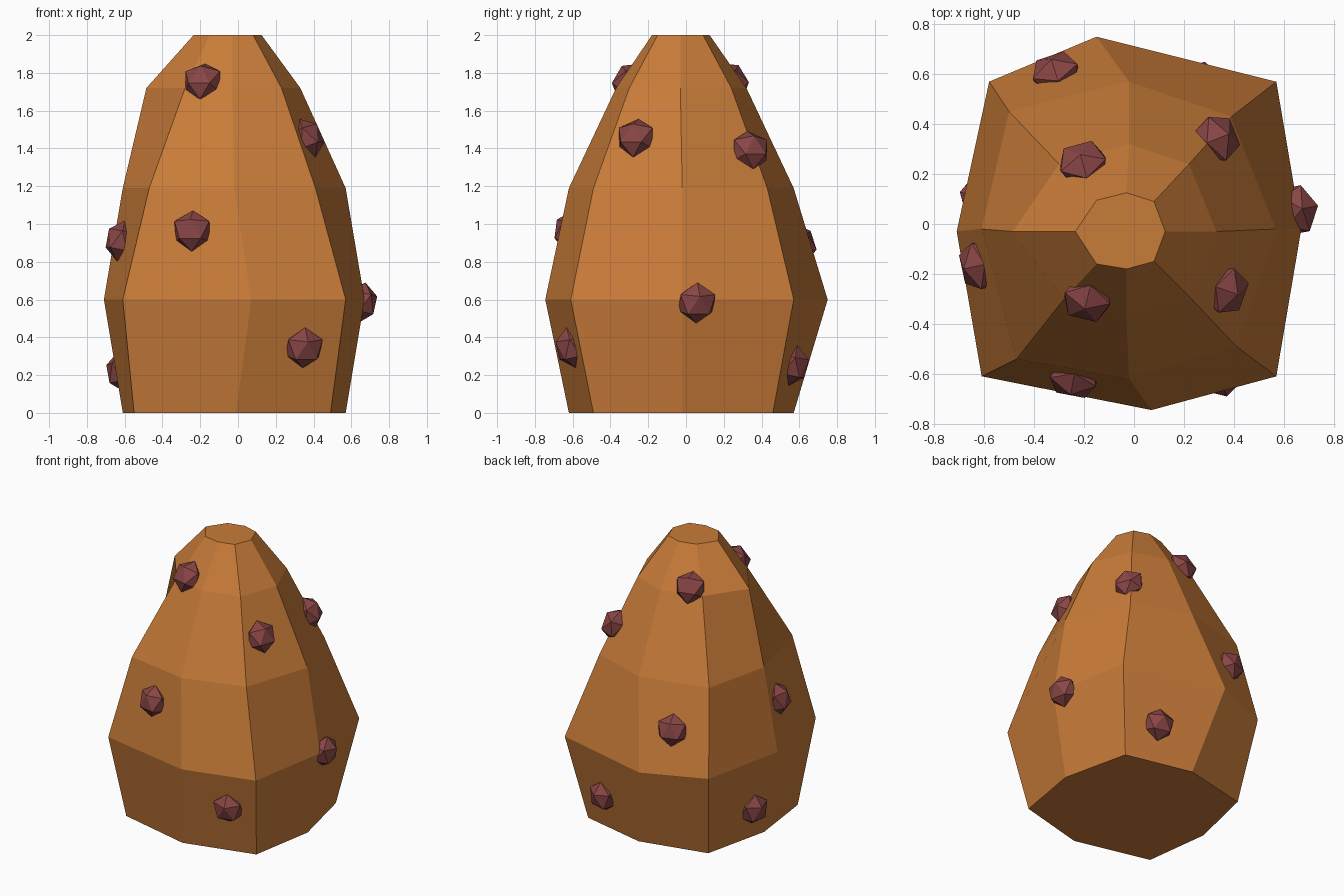
import bpy, bmesh
from mathutils import Vector, Matrix
from mathutils.bvhtree import BVHTree

if "Cube" in bpy.data.objects:
    bpy.data.objects.remove(bpy.data.objects["Cube"])


def material(name, colour):
    m = bpy.data.materials.new(name)
    m.diffuse_color = (*colour, 1)
    m.use_nodes = True
    m.node_tree.nodes["Principled BSDF"].inputs["Base Color"].default_value = m.diffuse_color
    return m


def add_object(name, bm, mat):
    mesh = bpy.data.meshes.new(name)
    bm.to_mesh(mesh)
    obj = bpy.data.objects.new(name, mesh)
    bpy.context.collection.objects.link(obj)
    mesh.materials.append(mat)
    return obj


orange = material("orange_skin", (0.58, 0.2, 0.04))
maroon = material("maroon_bump", (0.25, 0.06, 0.06))

# Uneven eight-sided cross-sections, counter-clockwise from +x
sections = [
    (0.0, [(.57, -.02), (.46, .46), (-.02, .57), (-.50, .46),
           (-.61, -.02), (-.55, -.49), (-.01, -.62), (.49, -.49)]),
    (0.6, [(.67, -.02), (.57, .57), (-.15, .75), (-.58, .57),
           (-.71, -.03), (-.61, -.61), (.07, -.745), (.57, -.61)]),
    (1.19, [(.57, -.02), (.39, .43), (-.02, .57), (-.50, .45),
            (-.61, -.02), (-.47, -.54), (-.02, -.62), (.41, -.49)]),
    (1.72, [(.33, -.03), (.22, .24), (-.02, .32), (-.30, .24),
            (-.485, -.03), (-.28, -.30), (-.03, -.37), (.23, -.30)]),
    (2.0, [(.125, -.03), (.08, .09), (-.03, .125), (-.15, .095),
           (-.235, -.03), (-.15, -.16), (-.03, -.18), (.08, -.15)]),
]

# Faceted body: bridge the sections and cap both ends
bm = bmesh.new()
rings = [[bm.verts.new((x, y, z)) for x, y in pts] for z, pts in sections]
for low, high in zip(rings, rings[1:]):
    for i in range(8):
        j = (i + 1) % 8
        bm.faces.new((low[i], low[j], high[j], high[i]))
bm.faces.new(rings[0][::-1])
bm.faces.new(rings[-1])
bm.normal_update()
add_object("body", bm, orange)
surface = BVHTree.FromBMesh(bm)
bm.free()

# Flattened icosahedral bumps seated on the skin, facing outward
bumps = [(-.19, -.31, 1.76), (-.25, -.66, .97), (.36, -.65, .335),
         (.67, .06, .58), (.38, -.27, 1.46), (.33, .34, 1.39),
         (.27, .59, .245), (-.31, .59, .89), (-.21, .26, 1.77),
         (-.67, -.18, .92), (-.66, .12, .21)]
for n, p in enumerate(bumps, 1):
    spot, out, _, _ = surface.find_nearest(Vector(p))
    side = Vector((0, 0, 1)).cross(out).normalized()
    up = out.cross(side)
    turn = Matrix((out, side, up)).transposed().to_4x4()
    bm = bmesh.new()
    bmesh.ops.create_icosphere(
        bm, subdivisions=1, radius=0.11,
        matrix=Matrix.Translation(spot) @ turn @ Matrix.Diagonal((.78, 1, 1, 1)))
    add_object(f"bump_{n}", bm, maroon)
    bm.free()
